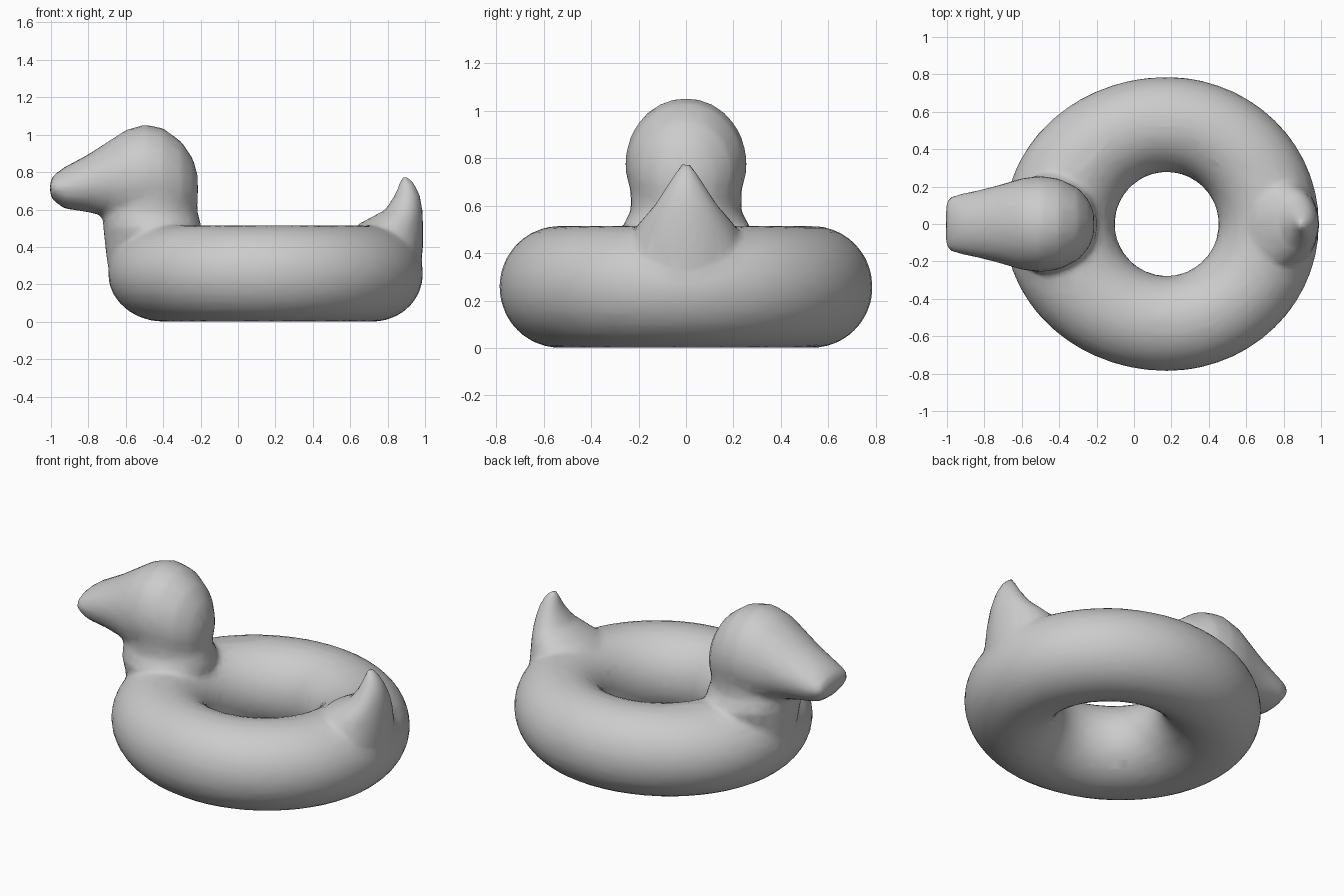
import bpy, bmesh
from math import cos, sin, pi

cube = bpy.data.objects.get("Cube")
if cube:
    bpy.data.objects.remove(cube, do_unlink=True)

grey = bpy.data.materials.new("plain grey")
grey.use_nodes = True
grey.diffuse_color = (0.6, 0.6, 0.6, 1)
grey.node_tree.nodes["Principled BSDF"].inputs["Base Color"].default_value = (0.6, 0.6, 0.6, 1)

SIDES = 28


def skin(name, loops, closed=False):
    """Bridge equal loops of points into one solid."""
    bm = bmesh.new()
    rings = [[bm.verts.new(p) for p in loop] for loop in loops]
    pairs = list(zip(rings, rings[1:]))
    if closed:
        pairs.append((rings[-1], rings[0]))
    else:
        bm.faces.new(rings[0])
        bm.faces.new(rings[-1])
    for a, b in pairs:
        for i in range(len(a)):
            j = (i + 1) % len(a)
            bm.faces.new((a[i], a[j], b[j], b[i]))
    bmesh.ops.recalc_face_normals(bm, faces=bm.faces)
    mesh = bpy.data.meshes.new(name)
    bm.to_mesh(mesh)
    bm.free()
    obj = bpy.data.objects.new(name, mesh)
    bpy.context.collection.objects.link(obj)
    mesh.materials.append(grey)
    return obj


def loft(name, rows, along_x):
    """Oval sections: position, low edge, high edge, half width in y."""
    loops = []
    for pos, low, high, half in rows:
        loop = []
        for k in range(SIDES):
            a = 2 * pi * k / SIDES
            across = (low + high) / 2 + (high - low) / 2 * cos(a)
            y = half * sin(a)
            loop.append((pos, y, across) if along_x else (across, y, pos))
        loops.append(loop)
    return skin(name, loops)


# Swim ring, a little longer towards the neck
HOLE, CENTRE, HEIGHT = 0.277, 0.175, 0.515
ring_loops = []
for s in range(56):
    t = 2 * pi * s / 56
    reach = 0.815 if cos(t) > 0 else 0.87
    loop = []
    for k in range(SIDES):
        a = 2 * pi * k / SIDES
        f = (1 + cos(a)) / 2
        rx = HOLE + (reach - HOLE) * f
        ry = HOLE + (0.787 - HOLE) * f
        loop.append((CENTRE + rx * cos(t), ry * sin(t), HEIGHT / 2 * (1 + sin(a))))
    ring_loops.append(loop)
ring = skin("swim_ring", ring_loops, closed=True)

# Head and blunt beak
head = loft("head", [
    (-1.005, .68, .75, .12), (-.985, .645, .785, .145), (-.93, .605, .825, .16),
    (-.8, .585, .895, .188), (-.7, .56, .96, .215), (-.6, .52, 1.025, .245),
    (-.5, .5, 1.055, .257), (-.4, .5, 1.035, .243), (-.3, .51, .96, .195),
    (-.24, .56, .87, .125), (-.215, .64, .78, .06)], True)

# Neck flaring into the ring
neck = loft("neck", [
    (.25, -.69, -.2, .2), (.4, -.71, -.2, .23), (.5, -.72, -.195, .27),
    (.53, -.72, -.2, .26), (.58, -.725, -.215, .232), (.66, -.71, -.22, .235),
    (.75, -.69, -.218, .245)], False)

# Upturned tail
tail = loft("tail", [
    (.2, .55, .97, .22), (.4, .58, .99, .25), (.52, .64, .99, .205),
    (.6, .79, .987, .135), (.68, .84, .972, .082), (.74, .862, .942, .045),
    (.775, .875, .91, .022)], False)

# Fuse the parts into one inflated skin
bpy.ops.object.select_all(action='DESELECT')
for part in (head, neck, tail, ring):
    part.select_set(True)
bpy.context.view_layer.objects.active = ring
bpy.ops.object.join()
ring.name = "duck_swim_ring"

fuse = ring.modifiers.new("fuse", 'REMESH')
fuse.mode = 'VOXEL'
fuse.voxel_size = 0.018
fuse.use_smooth_shade = True
relax = ring.modifiers.new("relax", 'SMOOTH')
relax.factor = 0.5
relax.iterations = 6
reduce = ring.modifiers.new("reduce", 'DECIMATE')
reduce.ratio = 0.12
